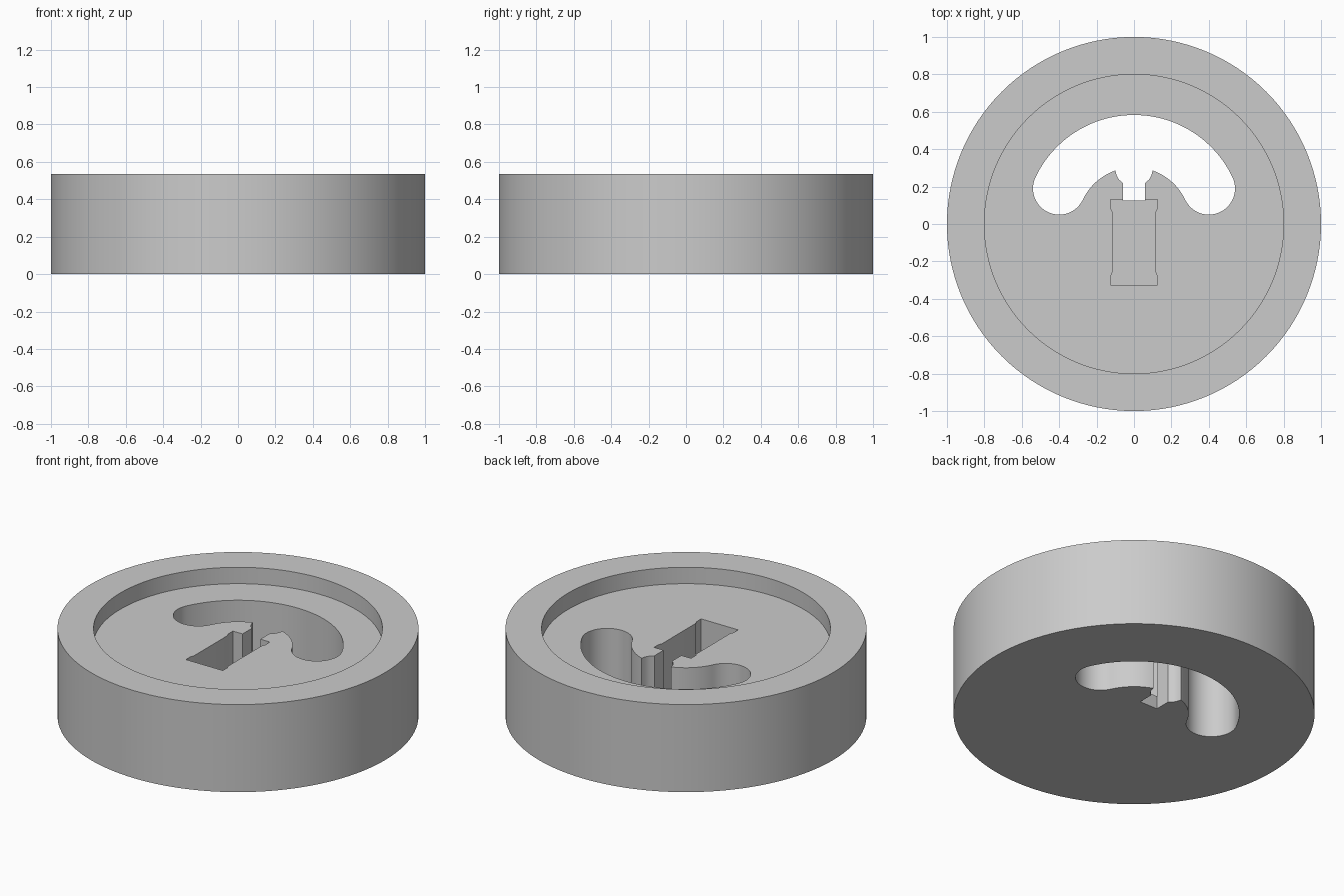
import bpy
import bmesh
from math import sin, cos, pi, atan2, hypot

HEIGHT, FLOOR, POCKET_FLOOR = 0.535, 0.435, 0.08

cube = bpy.data.objects.get("Cube")
if cube:
    bpy.data.objects.remove(cube, do_unlink=True)

grey = bpy.data.materials.new("plain_grey")
grey.use_nodes = True
grey.diffuse_color = (0.6, 0.6, 0.6, 1)
grey.node_tree.nodes["Principled BSDF"].inputs["Base Color"].default_value = (0.6, 0.6, 0.6, 1)


def arc(cx, cy, r, start, end, steps):
    return [(cx + r * cos(start + (end - start) * i / steps),
             cy + r * sin(start + (end - start) * i / steps)) for i in range(steps + 1)]


def prism(name, outline, z0, z1):
    """Extrude a closed outline upwards into a solid."""
    bm = bmesh.new()
    face = bm.faces.new([bm.verts.new((x, y, z0)) for x, y in outline])
    top = bmesh.ops.extrude_face_region(bm, geom=[face])["geom"]
    bmesh.ops.translate(bm, vec=(0, 0, z1 - z0),
                        verts=[v for v in top if isinstance(v, bmesh.types.BMVert)])
    bmesh.ops.recalc_face_normals(bm, faces=bm.faces)
    mesh = bpy.data.meshes.new(name)
    bm.to_mesh(mesh)
    bm.free()
    mesh.materials.append(grey)
    obj = bpy.data.objects.new(name, mesh)
    bpy.context.collection.objects.link(obj)
    return obj


def mirrored(half):
    """Close a right-hand outline with its reflection in x."""
    return half + [(-x, y) for x, y in reversed(half) if abs(x) > 1e-5]


def circle(r):
    return arc(0, 0, r, 0, 2 * pi, 128)[:-1]


# Solid round body
body = prism("round_body", circle(1), 0, HEIGHT)

# Shallow dish in the top
dish = prism("dish_cutter", circle(0.8), FLOOR, HEIGHT + 0.1)

# Kidney-shaped through opening, with a flared throat and narrow slot
lobe_x, lobe_y, lobe_r = 0.4, 0.19, 0.14
tilt, reach = atan2(lobe_y, lobe_x), hypot(lobe_x, lobe_y)
half = [(0.06, 0.125), (0.06, 0.22), (0.08, 0.237), (0.093, 0.26)]
half += arc(0, 0, reach - lobe_r, 1.235, tilt, 16)
half += arc(lobe_x, lobe_y, lobe_r, tilt - pi, tilt, 28)[1:]
half += arc(0, 0, reach + lobe_r, tilt, pi / 2, 28)[1:]
opening = prism("opening_cutter", mirrored(half), -0.1, HEIGHT)

# Blind pocket with widened corners
half = [(0.125, -0.325), (0.125, -0.28), (0.116, -0.26),
        (0.116, 0.065), (0.125, 0.085), (0.125, 0.13)]
pocket = prism("pocket_cutter", mirrored(half), POCKET_FLOOR, HEIGHT)

# Carve the body, then discard the cutters
for cutter in (dish, opening, pocket):
    mod = body.modifiers.new(cutter.name, "BOOLEAN")
    mod.operation, mod.solver, mod.object = "DIFFERENCE", "EXACT", cutter
    bpy.context.view_layer.objects.active = body
    bpy.ops.object.modifier_apply(modifier=mod.name)
    bpy.data.objects.remove(cutter, do_unlink=True)

bpy.ops.object.select_all(action="DESELECT")
body.select_set(True)
bpy.context.view_layer.objects.active = body
bpy.ops.object.shade_smooth_by_angle(angle=pi / 6)
